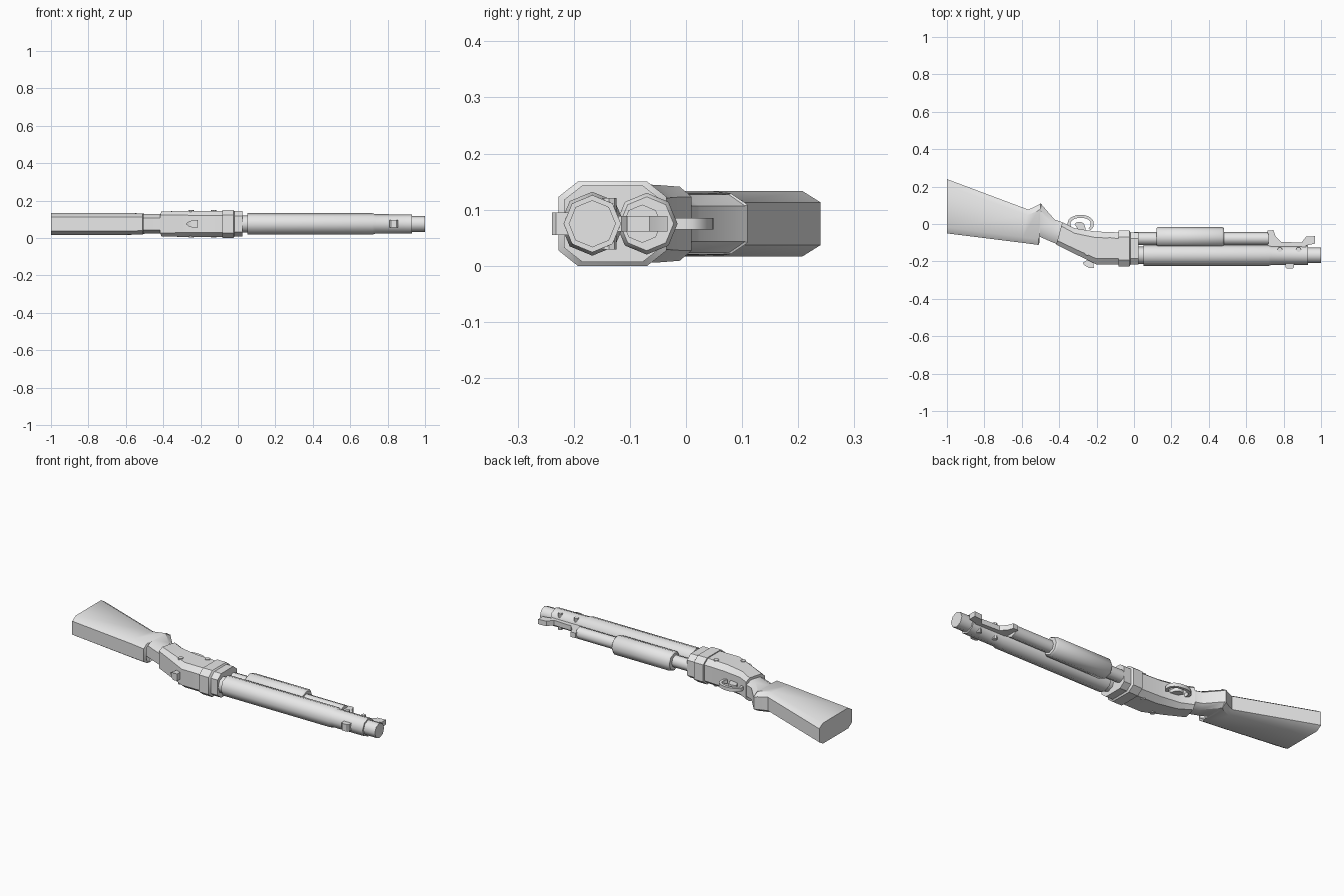
import bpy, bmesh, math
from mathutils import Vector

cube = bpy.data.objects.get("Cube")
if cube:
    bpy.data.objects.remove(cube)

grey = bpy.data.materials.new("plain grey")
grey.use_nodes = True
grey.diffuse_color = (0.8, 0.8, 0.8, 1)
grey.node_tree.nodes["Principled BSDF"].inputs["Base Color"].default_value = (0.8, 0.8, 0.8, 1)
ZC = 0.075   # height of the centre plane


def finish(name, bm, angle=50):
    bmesh.ops.recalc_face_normals(bm, faces=bm.faces)
    mesh = bpy.data.meshes.new(name)
    bm.to_mesh(mesh)
    bm.free()
    mesh.materials.append(grey)
    obj = bpy.data.objects.new(name, mesh)
    bpy.context.collection.objects.link(obj)
    bpy.ops.object.select_all(action='DESELECT')
    obj.select_set(True)
    bpy.context.view_layer.objects.active = obj
    bpy.ops.object.shade_smooth_by_angle(angle=math.radians(angle))
    return obj


def skin(name, rings, closed=False, angle=50):
    """Bridge equal rings of points; cap the ends unless closed."""
    bm = bmesh.new()
    loops = [[bm.verts.new(p) for p in ring] for ring in rings]
    n = len(loops[0])
    pairs = list(zip(loops, loops[1:])) + ([(loops[-1], loops[0])] if closed else [])
    for a, b in pairs:
        for i in range(n):
            j = (i + 1) % n
            bm.faces.new((a[i], a[j], b[j], b[i]))
    if not closed:
        bm.faces.new(loops[0])
        bm.faces.new(loops[-1])
    return finish(name, bm, angle)


def loft(name, sections, angle=35):
    """Chamfered box sections: (low x, low y, high x, high y, half depth, chamfer y, chamfer z)."""
    rings = []
    for x0, y0, x1, y1, h, cy, cz in sections:
        low, high = Vector((x0, y0, ZC)), Vector((x1, y1, ZC))
        step = (high - low).normalized() * cy
        half = [(low, h - cz), (low + step, h), (high - step, h), (high, h - cz)]
        rings.append([p + Vector((0, 0, d)) for p, d in half]
                     + [p - Vector((0, 0, d)) for p, d in reversed(half)])
    return skin(name, rings, angle=angle)


def tube(name, y, profile, sides=8):
    """Lathe (x, radius) pairs about an axis along x."""
    turn = [2 * math.pi * i / sides for i in range(sides)]
    return skin(name, [[(x, y + r * math.cos(a), ZC + r * math.sin(a)) for a in turn]
                       for x, r in profile])


def plate(name, points, half, z=ZC):
    """Extrude an x-y outline along z."""
    return skin(name, [[(x, y, z + s * half) for x, y in points] for s in (-1, 1)], angle=40)


# Shoulder stock with hooked lower corner and slim wrist
loft("stock", [
    (-1.0, -0.05, -1.0, 0.24, 0.058, 0.032, 0.02),
    (-0.60, -0.10, -0.565, 0.077, 0.058, 0.03, 0.02),
    (-0.51, -0.112, -0.515, 0.10, 0.056, 0.03, 0.02),
    (-0.505, -0.095, -0.50, 0.11, 0.054, 0.03, 0.02),
    (-0.54, -0.052, -0.495, 0.105, 0.052, 0.03, 0.02),
    (-0.45, -0.092, -0.425, 0.024, 0.052, 0.03, 0.02),
    (-0.41, -0.108, -0.38, 0.008, 0.052, 0.03, 0.02)])

# Receiver body and front collar
loft("receiver", [
    (-0.416, -0.110, -0.383, 0.010, 0.066, 0.022, 0.018),
    (-0.305, -0.165, -0.32, -0.022, 0.069, 0.028, 0.022),
    (-0.20, -0.217, -0.21, -0.040, 0.070, 0.032, 0.025),
    (-0.08, -0.217, -0.08, -0.045, 0.070, 0.032, 0.025)])
loft("collar", [
    (-0.083, -0.227, -0.083, -0.035, 0.075, 0.034, 0.027),
    (-0.025, -0.227, -0.025, -0.035, 0.075, 0.034, 0.027),
    (-0.018, -0.217, -0.018, -0.045, 0.068, 0.032, 0.025),
    (0.025, -0.217, 0.025, -0.045, 0.068, 0.032, 0.025)])

# Barrel, lower tube and sliding grip
tube("barrel", -0.167, [(0.0, 0.046), (0.05, 0.046), (0.05, 0.057), (0.72, 0.057),
                        (0.735, 0.052), (0.93, 0.051), (0.93, 0.042), (1.0, 0.042)])
tube("lower_tube", -0.078, [(0.0, 0.034), (0.72, 0.034)])
tube("slide_grip", -0.07, [(0.12, 0.048), (0.13, 0.055), (0.47, 0.055), (0.48, 0.048)])

# Hooked bracket under the muzzle and the front sight block
plate("muzzle_bracket", [(0.715, -0.13), (0.715, -0.035), (0.745, -0.033), (0.757, -0.065),
                         (0.785, -0.095), (0.895, -0.10), (0.92, -0.068), (0.968, -0.065),
                         (0.968, -0.105), (0.92, -0.115), (0.92, -0.13)], 0.014)
plate("front_sight", [(0.81, -0.20), (0.81, -0.232), (0.818, -0.239), (0.847, -0.239),
                      (0.855, -0.232), (0.855, -0.20)], 0.02)

# Trigger guard: a squared bar swept round a rounded loop
rings = []
for i in range(17):
    a = math.radians(-40 + 260 * i / 16)
    c, s = math.cos(a), math.sin(a)
    rings.append([(-0.285 + (0.062 + d) * c, 0.005 + (0.036 + d) * s - 0.01 * (s < 0), ZC + e)
                  for d, e in ((-0.008, -0.010), (0.008, -0.010), (0.008, 0.010), (-0.008, 0.010))])
skin("trigger_guard", rings)

# Trigger and hammer
plate("trigger", [(-0.30, -0.05), (-0.305, -0.02), (-0.318, 0.0), (-0.310, 0.008),
                  (-0.285, 0.012), (-0.268, 0.002), (-0.260, -0.02), (-0.255, -0.05)], 0.009)
skin("hammer", [[(x, y, ZC + s * h) for x, y, h in
                 ((-0.275, -0.208, 0.004), (-0.262, -0.223, 0.014), (-0.24, -0.235, 0.02),
                  (-0.215, -0.235, 0.02), (-0.218, -0.20, 0.02), (-0.245, -0.19, 0.018))]
                for s in (-1, 1)])

# Cross pins through the receiver and the barrel
def pin(name, x, y, r, half):
    ring = [(x + r * math.cos(i * math.pi / 4), y + r * math.sin(i * math.pi / 4)) for i in range(8)]
    plate(name, ring, half)

pin("receiver_pin_rear", -0.25, -0.155, 0.014, 0.0735)
pin("receiver_pin_front", -0.13, -0.085, 0.014, 0.0735)
pin("barrel_pin_rear", 0.78, -0.137, 0.013, 0.046)
pin("barrel_pin_front", 0.88, -0.137, 0.013, 0.046)
